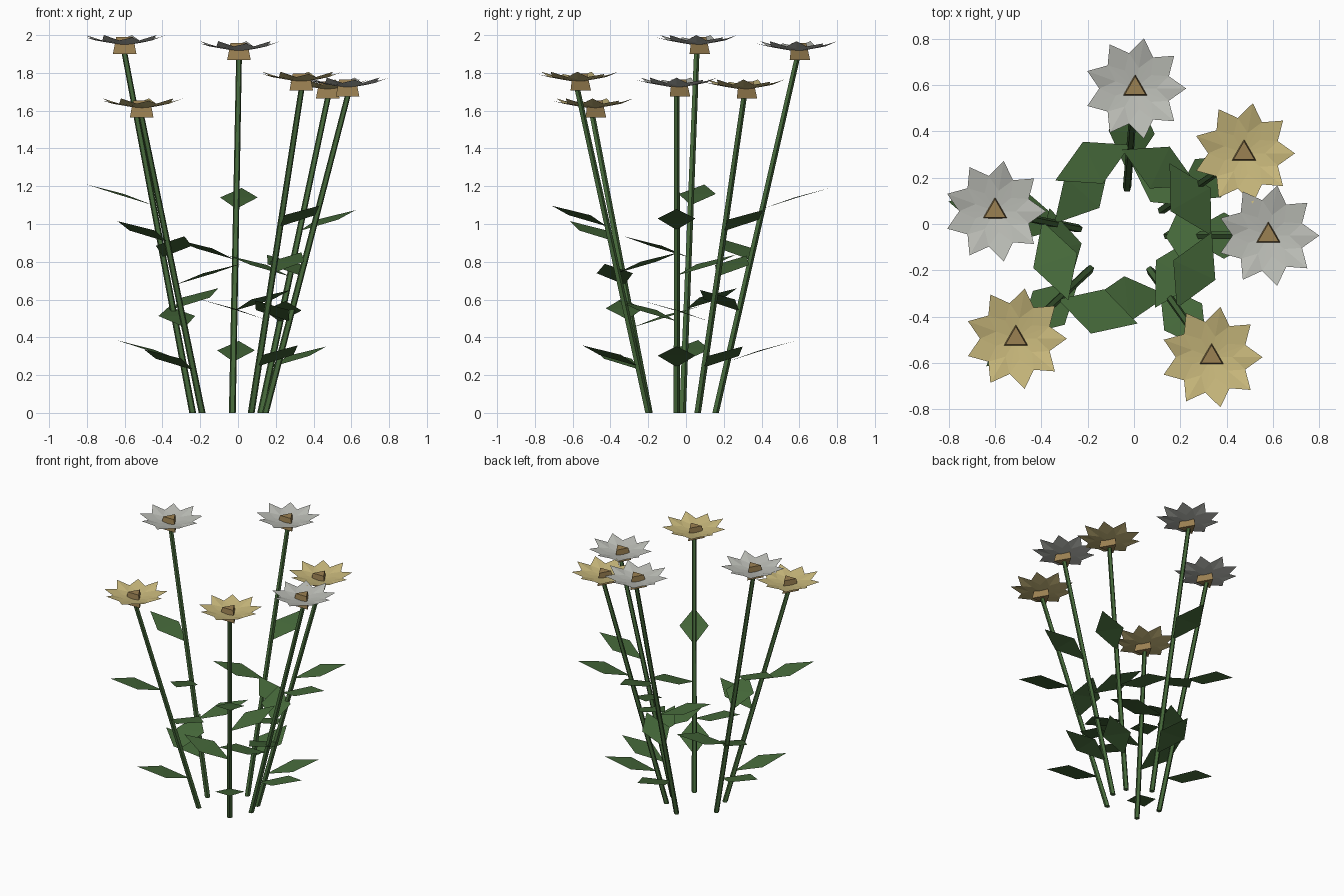
import bpy, bmesh
from math import cos, sin, pi, radians, atan2
from mathutils import Vector

cube = bpy.data.objects.get("Cube")
if cube:
    bpy.data.objects.remove(cube, do_unlink=True)


def material(name, rgb):
    m = bpy.data.materials.new(name)
    m.use_nodes = True
    m.diffuse_color = (*rgb, 1)
    bsdf = m.node_tree.nodes["Principled BSDF"]
    bsdf.inputs["Base Color"].default_value = (*rgb, 1)
    bsdf.inputs["Roughness"].default_value = 0.8
    return m


GREEN = material("leaf green", (0.06, 0.14, 0.042))
WHITE = material("petal white", (0.50, 0.51, 0.47))
YELLOW = material("petal yellow", (0.58, 0.48, 0.20))
BROWN = material("centre brown", (0.33, 0.22, 0.085))


def make_object(name, bm, mat):
    bmesh.ops.recalc_face_normals(bm, faces=bm.faces)
    mesh = bpy.data.meshes.new(name)
    bm.to_mesh(mesh)
    bm.free()
    mesh.materials.append(mat)
    ob = bpy.data.objects.new(name, mesh)
    bpy.context.collection.objects.link(ob)
    return ob


def ring(bm, centre, radius, sides, start=0.0):
    return [bm.verts.new(centre + Vector((radius * cos(start + 2 * pi * i / sides),
                                          radius * sin(start + 2 * pi * i / sides), 0)))
            for i in range(sides)]


def tapered_prism(name, low, high, r_low, r_high, sides, start, mat):
    """Solid with level ends running between two points."""
    bm = bmesh.new()
    a = ring(bm, low, r_low, sides, start)
    b = ring(bm, high, r_high, sides, start)
    bm.faces.new(a)
    bm.faces.new(b)
    for i in range(sides):
        j = (i + 1) % sides
        bm.faces.new((a[i], a[j], b[j], b[i]))
    return make_object(name, bm, mat)


def petals(name, top, mat, count=9):
    """Shallow star-shaped bowl with a fold along every petal."""
    bm = bmesh.new()
    step = 2 * pi / count
    hub = bm.verts.new(top + Vector((0, 0, -0.055)))
    inner = ring(bm, top + Vector((0, 0, -0.04)), 0.09, count)
    notch = ring(bm, top + Vector((0, 0, -0.028)), 0.155, count, step / 2)
    tips = ring(bm, top, 0.22, count)
    for i, tip in enumerate(tips):
        tip.co.z -= 0.012 * (i % 2)
        j = (i + 1) % count
        bm.faces.new((hub, inner[i], notch[i]))
        bm.faces.new((hub, notch[i], inner[j]))
        bm.faces.new((inner[i], tip, notch[i]))
        bm.faces.new((notch[i], tips[j], inner[j]))
    ob = make_object(name, bm, mat)
    if ob.data.polygons[0].normal.z < 0:
        ob.data.flip_normals()
    return ob


def leaf(name, root, angle):
    """Kite-shaped blade rising away from the stem."""
    bm = bmesh.new()
    out = Vector((cos(angle), sin(angle), 0))
    side = Vector((-sin(angle), cos(angle), 0))
    up = Vector((0, 0, 1))
    mid = root + out * 0.18 + up * 0.06
    v = [bm.verts.new(p) for p in (root, mid - side * 0.1,
                                   root + out * 0.36 + up * 0.11, mid + side * 0.1)]
    bm.faces.new((v[0], v[1], v[3]))
    bm.faces.new((v[1], v[2], v[3]))
    ob = make_object(name, bm, GREEN)
    if ob.data.polygons[0].normal.z < 0:
        ob.data.flip_normals()
    return ob


# Each flower: name, stem foot (x, y), head (x, y), top height, petal colour
FLOWERS = [
    ("left_rear", (-0.24, -0.02), (-0.60, 0.055), 2.0, WHITE),
    ("rear", (-0.03, 0.155), (0.005, 0.585), 1.968, WHITE),
    ("right_rear", (0.12, 0.06), (0.475, 0.305), 1.765, YELLOW),
    ("right", (0.145, -0.05), (0.58, -0.05), 1.775, WHITE),
    ("right_front", (0.07, -0.20), (0.335, -0.575), 1.806, YELLOW),
    ("left_front", (-0.19, -0.195), (-0.51, -0.495), 1.665, YELLOW),
]

for name, foot, head, height, colour in FLOWERS:
    foot = Vector((*foot, 0))
    top = Vector((*head, height))
    neck = top - Vector((0, 0, 0.1))
    lean = neck - foot

    # Stem and flower head
    tapered_prism(name + "_stem", foot, neck, 0.019, 0.016, 5, pi / 2, GREEN)
    tapered_prism(name + "_centre", neck, top - Vector((0, 0, 0.01)),
                  0.072, 0.052, 3, pi / 2, BROWN)
    petals(name + "_petals", top, colour)

    # Four leaves spiralling up the stem, a third of a turn apart
    outward = atan2(lean.y, lean.x)
    for k in range(4):
        leaf(f"{name}_leaf_{k + 1}", foot + lean * (0.145 + 0.1445 * k),
             outward - radians(120) * k)
